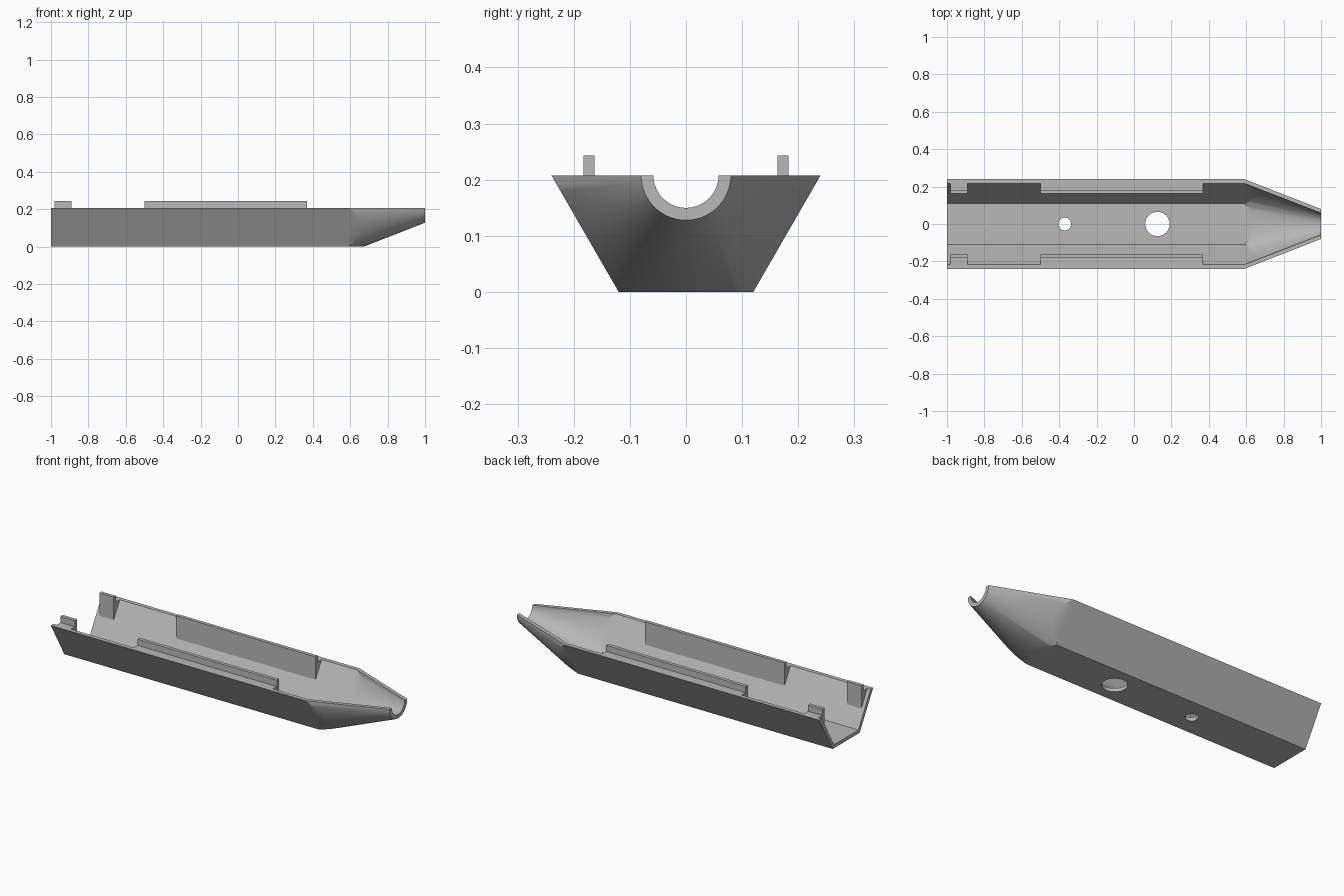
import bpy, bmesh
from math import cos, sin, radians

cube = bpy.data.objects.get("Cube")
if cube:
    bpy.data.objects.remove(cube)

grey = bpy.data.materials.new("plain grey")
grey.use_nodes = True
grey.diffuse_color = (0.48, 0.48, 0.48, 1)
grey.node_tree.nodes["Principled BSDF"].inputs["Base Color"].default_value = (0.48, 0.48, 0.48, 1)

APOTHEM = cos(radians(30))
RADIUS, BORE = 0.24, 0.217           # outer and inner hexagon corners
TIP, TIP_BORE = 0.08, 0.058          # outer and inner nose opening
RIM_Z = RADIUS * APOTHEM
SHOULDER = 0.59
STEPS = 48


def make_object(name, bm):
    bmesh.ops.recalc_face_normals(bm, faces=bm.faces)
    mesh = bpy.data.meshes.new(name)
    bm.to_mesh(mesh)
    bm.free()
    mesh.materials.append(grey)
    obj = bpy.data.objects.new(name, mesh)
    bpy.context.collection.objects.link(obj)
    return obj


def activate(obj):
    bpy.ops.object.select_all(action='DESELECT')
    obj.select_set(True)
    bpy.context.view_layer.objects.active = obj


def skin_line(corner, tip, angle):
    """Lengthwise line where a hexagonal prism runs into a cone."""
    r = corner * APOTHEM / cos(radians(angle % 60 - 30))
    meet = SHOULDER + (corner - r) / (corner - tip) * (1 - SHOULDER)
    stations = [(-1, r), (SHOULDER, r), (meet, r), (1, tip)]
    a = radians(angle)
    return [(x, q * cos(a), RIM_Z + q * sin(a)) for x, q in stations]


# Hollow half shell with a conical nose
bm = bmesh.new()
loops = []
for i in range(STEPS + 1):
    angle = 180 + 180 * i / STEPS
    line = skin_line(RADIUS, TIP, angle) + skin_line(BORE, TIP_BORE, angle)[::-1]
    loops.append([bm.verts.new(p) for p in line])
for a, b in zip(loops, loops[1:]):
    for j in range(len(a)):
        k = (j + 1) % len(a)
        bm.faces.new((a[j], a[k], b[k], b[j]))
for end in (loops[0], loops[-1]):
    bm.faces.new(end)
bmesh.ops.remove_doubles(bm, verts=bm.verts, dist=1e-5)
shell = make_object("half_shell", bm)

# Round holes through the floor
for x, r in ((-0.37, 0.034), (0.125, 0.065)):
    bm = bmesh.new()
    bmesh.ops.create_cone(bm, cap_ends=True, segments=48, radius1=r, radius2=r, depth=0.1)
    cutter = make_object("hole_cutter", bm)
    cutter.location = (x, 0, 0.01)
    cutter.hide_render = True
    activate(shell)
    mod = shell.modifiers.new("hole", 'BOOLEAN')
    mod.operation, mod.solver, mod.object = 'DIFFERENCE', 'EXACT', cutter
    bpy.ops.object.modifier_apply(modifier=mod.name)
    bpy.data.objects.remove(cutter)

activate(shell)
bpy.ops.object.shade_smooth_by_angle(angle=radians(30))

# Upright locating rails on wedge-shaped ledges
RAIL = [(0.163, 0.243), (0.183, 0.243), (0.183, RIM_Z), (0.219, RIM_Z), (0.163, 0.11)]


def rail(name, x0, x1, side):
    bm = bmesh.new()
    face = bm.faces.new([bm.verts.new((x0, side * y, z)) for y, z in RAIL])
    out = bmesh.ops.extrude_face_region(bm, geom=[face], use_keep_orig=True)
    verts = [v for v in out["geom"] if isinstance(v, bmesh.types.BMVert)]
    bmesh.ops.translate(bm, verts=verts, vec=(x1 - x0, 0, 0))
    make_object(name, bm)


for label, side in (("front", -1), ("back", 1)):
    rail(label + "_long_rail", -0.5, 0.37, side)
    rail(label + "_end_clip", -0.98, -0.89, side)
